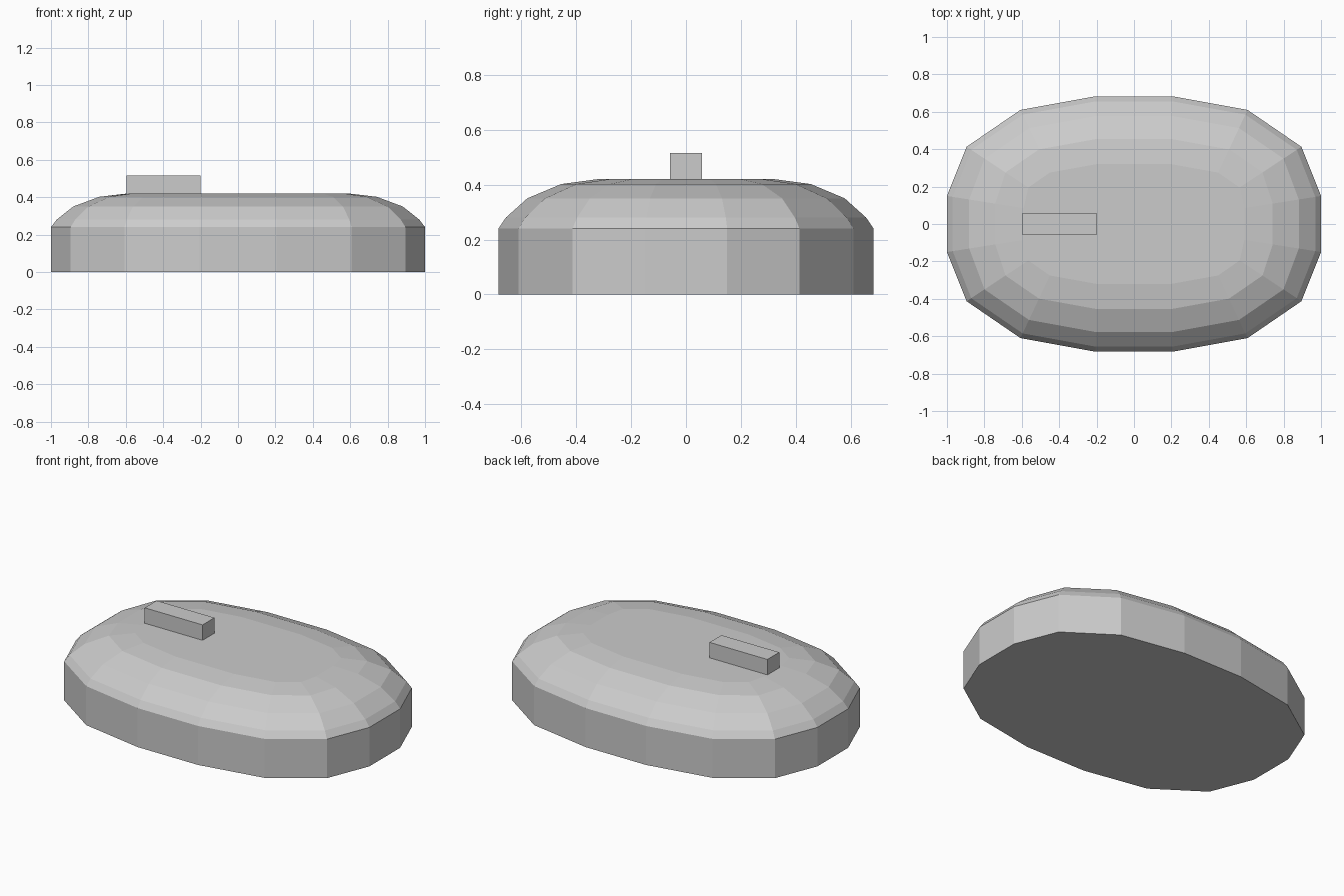
import bpy, bmesh

if "Cube" in bpy.data.objects:
    bpy.data.objects.remove(bpy.data.objects["Cube"])

# Quadrant points of the 16-sided outline, and of the flat crown on top
OUTER = [(1.0, 0.15), (0.895, 0.413), (0.607, 0.61), (0.205, 0.683)]
INNER = [(0.59, 0.085), (0.565, 0.195), (0.45, 0.275), (0.2, 0.32)]
# (height, blend from outline to crown) for each ring
RINGS = [(0, 0), (0.24, 0), (0.28, 0.075), (0.35, 0.29), (0.402, 0.63), (0.42, 1)]


def mirror_loop(q):
    half = q + [(-x, y) for x, y in reversed(q)]
    return half + [(-x, -y) for x, y in half]


def finish(name, bm):
    bmesh.ops.recalc_face_normals(bm, faces=bm.faces[:])
    mesh = bpy.data.meshes.new(name)
    bm.to_mesh(mesh)
    bm.free()
    obj = bpy.data.objects.new(name, mesh)
    bpy.context.collection.objects.link(obj)
    return obj


# Rounded body: stacked rings, capped at both ends
bm = bmesh.new()
loops = []
for z, t in RINGS:
    quad = [(a + (c - a) * t, b + (d - b) * t)
            for (a, b), (c, d) in zip(OUTER, INNER)]
    loops.append([bm.verts.new((x, y, z)) for x, y in mirror_loop(quad)])
for lo, hi in zip(loops, loops[1:]):
    n = len(lo)
    for i in range(n):
        j = (i + 1) % n
        bm.faces.new((lo[i], lo[j], hi[j], hi[i]))
bm.faces.new(loops[0][::-1])
bm.faces.new(loops[-1])
finish("body", bm)

# Small raised bar on the crown
bm = bmesh.new()
bmesh.ops.create_cube(bm, size=1)
bmesh.ops.scale(bm, vec=(0.394, 0.116, 0.1), verts=bm.verts)
bmesh.ops.translate(bm, vec=(-0.398, 0, 0.465), verts=bm.verts)
finish("top_bar", bm)
